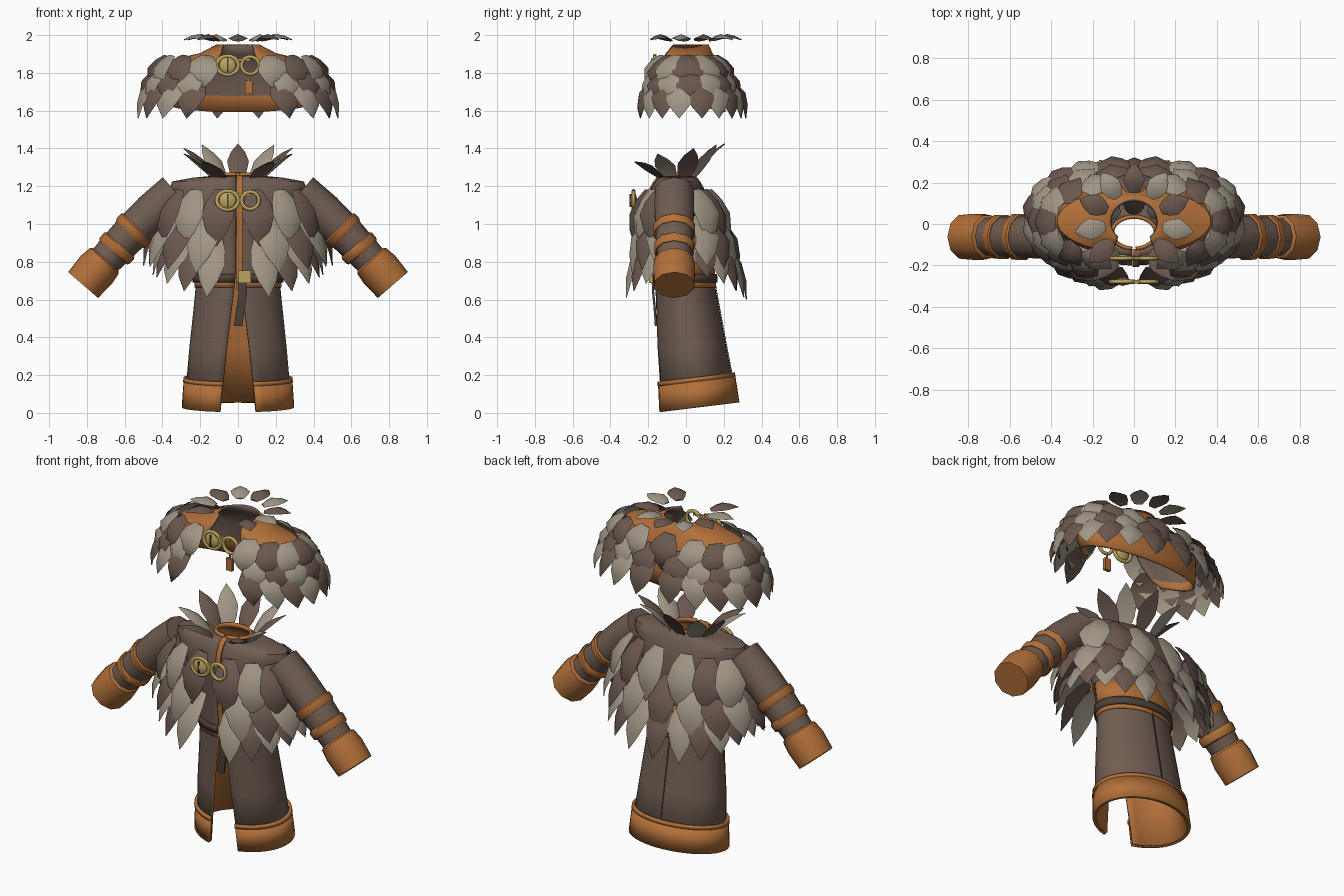
import bpy, bmesh, math
from mathutils import Vector, Matrix

if "Cube" in bpy.data.objects:
    bpy.data.objects.remove(bpy.data.objects["Cube"])

def srgb(r, g, b):
    return [((c / 255 + 0.055) / 1.055) ** 2.4 for c in (r, g, b)] + [1]

def material(name, *rgb):
    m = bpy.data.materials.new(name)
    m.diffuse_color = srgb(*rgb)
    m.use_nodes = True
    m.node_tree.nodes["Principled BSDF"].inputs["Base Color"].default_value = m.diffuse_color
    return m

CLOTH = material("brown_cloth", 111, 93, 82)
LEATHER = material("orange_leather", 178, 112, 58)
PALE = material("pale_feather", 160, 150, 134)
DARK = material("dark_feather", 107, 88, 79)
GOLD = material("gold", 188, 163, 96)
BELT = material("dark_belt", 78, 66, 59)

def finish(bm, name, mats, angle=35):
    bmesh.ops.recalc_face_normals(bm, faces=bm.faces)
    me = bpy.data.meshes.new(name)
    bm.to_mesh(me)
    bm.free()
    ob = bpy.data.objects.new(name, me)
    bpy.context.collection.objects.link(ob)
    for m in mats:
        me.materials.append(m)
    bpy.ops.object.select_all(action='DESELECT')
    ob.select_set(True)
    bpy.context.view_layer.objects.active = ob
    bpy.ops.object.shade_smooth_by_angle(angle=math.radians(angle))
    return ob

def shell(name, rings, mats, thick, rule=None, segs=40):
    """Loft of ellipses (z, rx, ry, cy, half gap at front, tilt), open at the front."""
    bm = bmesh.new()
    rows = []
    for z, rx, ry, cy, gap, tilt in rings:
        a0 = math.asin(min(gap / rx, 1))
        row = []
        for i in range(segs + 1):
            a = -math.pi / 2 + a0 + (2 * math.pi - 2 * a0) * i / segs
            y = cy + ry * math.sin(a)
            row.append(bm.verts.new((rx * math.cos(a), y, z + tilt * y)))
        rows.append(row)
    for r0, r1 in zip(rows, rows[1:]):
        for i in range(segs):
            f = bm.faces.new((r0[i], r0[i + 1], r1[i + 1], r1[i]))
            if rule:
                f.material_index = rule(f.calc_center_median())
    ob = finish(bm, name, mats)
    s = ob.modifiers.new("thickness", 'SOLIDIFY')
    s.thickness, s.offset = thick, -1
    s.material_offset = s.material_offset_rim = 1 if len(mats) > 1 else 0
    return ob

def tube(name, rings, mat, sides=10, axis_y=1.05):
    """Capped tube through (x, z, radius) stations in the plane y = -0.062."""
    bm = bmesh.new()
    rows = []
    for k, (x, z, r) in enumerate(rings):
        p, q = rings[max(k - 1, 0)], rings[min(k + 1, len(rings) - 1)]
        d = Vector((q[0] - p[0], 0, q[1] - p[1])).normalized()
        u = Vector((-d.z, 0, d.x))
        rows.append([bm.verts.new(Vector((x, -0.062, z)) + u * r * math.cos(t)
                     + Vector((0, axis_y * r * math.sin(t), 0)))
                     for t in (2 * math.pi * i / sides for i in range(sides))])
    for r0, r1 in zip(rows, rows[1:]):
        for i in range(sides):
            j = (i + 1) % sides
            bm.faces.new((r0[i], r0[j], r1[j], r1[i]))
    bm.faces.new(rows[0])
    bm.faces.new(rows[-1])
    return finish(bm, name, [mat], 38)

def feather(bm, root, tip, out, width, mat, bulge=0.032):
    """Pointed leaf with a raised middle ridge."""
    d = tip - root
    side = d.cross(out).normalized()
    n = side.cross(d).normalized()
    prev = None
    for t, w in ((0, .4), (.22, .8), (.48, 1), (.75, .65), (1, .015)):
        c = root + d * t + n * bulge * math.sin(math.pi * t)
        h = width * w / 2
        ring = [bm.verts.new(c + v) for v in (side * h, n * (h * .38 + .002), -side * h, n * (h * .1 - .003))]
        if prev:
            for i in range(4):
                j = (i + 1) % 4
                bm.faces.new((prev[i], prev[j], ring[j], ring[i])).material_index = mat
        else:
            bm.faces.new(ring).material_index = mat
        prev = ring
    bm.faces.new(prev).material_index = mat

def oval(a, rx, ry, cy, z):
    c, s = math.cos(a), math.sin(a)
    return Vector((rx * math.copysign(abs(c) ** .85, c), cy + ry * math.copysign(abs(s) ** .85, s), z))

def feather_row(name, n, shift, root, tip, width, gap, lift, flip=0, side_skip=2):
    """Ring of hanging feathers, colours alternating and mirrored left to right."""
    bm = bmesh.new()
    for i in range(n):
        a = -math.pi / 2 + 2 * math.pi * (i + shift) / n
        p, q = oval(a, *root), oval(a, *tip)
        if (p.y < root[2] and abs(p.x) < gap) or abs(math.cos(a)) > side_skip:
            continue
        k = min(i, n - i - (1 if shift else 0))
        q.z += lift * math.cos(a) ** 2
        out = Vector((math.cos(a) * .8, math.sin(a), .15))
        feather(bm, p, q, out, width, (k + flip) % 2)
    return finish(bm, name, [PALE, DARK], 55)

# Coat body with lining, hem and waist
COAT = [(.025, .285, .205, .065, .095, .12), (.35, .257, .183, .028, .06, .06),
        (.65, .226, .16, -.002, .022, 0), (.75, .222, .155, -.01, .012, 0), (.95, .26, .16, -.025, .01, 0),
        (1.1, .32, .16, -.04, .01, 0), (1.19, .36, .14, -.045, .01, 0), (1.225, .35, .12, -.045, .01, 0),
        (1.245, .24, .105, -.045, .01, 0), (1.257, .115, .085, -.04, .01, 0)]
shell("coat_body", COAT, [CLOTH, LEATHER], .012)
shell("hem_band", [(.022, .298, .218, .065, .097, .12), (.165, .288, .209, .052, .084, .12)], [LEATHER], .014)
shell("hem_piping", [(.16, .291, .212, .051, .083, .12), (.183, .288, .209, .049, .081, .12)], [LEATHER], .016)
shell("waist_band", [(.665, .231, .164, -.003, .024, 0), (.705, .23, .162, -.006, .016, 0)], [LEATHER], .008)
shell("back_waist_panel", [(.70, .231, .163, -.006, .228, 0), (.86, .245, .165, -.018, .24, 0)], [LEATHER], .008)
shell("belt", [(.69, .24, .172, -.004, .02, 0), (.735, .24, .172, -.007, .02, 0)], [BELT], .012)
shell("neck_rim", [(1.243, .122, .09, -.042, .01, 0), (1.272, .108, .08, -.042, .01, 0)], [LEATHER], .014)

def box(name, loc, size, mat):
    bm = bmesh.new()
    bmesh.ops.create_cube(bm, size=1, matrix=Matrix.Translation(loc) @ Matrix.Diagonal((*size, 1)))
    return finish(bm, name, [mat])

def strip(name, pts, w, mat, depth=.012):
    """Narrow strap following (x, y, z) points."""
    bm = bmesh.new()
    rows = [[bm.verts.new((x + dx, y + dy, z)) for dx, dy in
             ((-w / 2, 0), (w / 2, 0), (w / 2, depth), (-w / 2, depth))] for x, y, z in pts]
    for r0, r1 in zip(rows, rows[1:]):
        for i in range(4):
            bm.faces.new((r0[i], r0[(i + 1) % 4], r1[(i + 1) % 4], r1[i]))
    bm.faces.new(rows[0])
    bm.faces.new(rows[-1])
    return finish(bm, name, [mat])

strip("front_trim", [(.008, r[3] - r[2] - .008, r[0]) for r in COAT[2:]], .03, LEATHER)
strip("back_seam", [(0, r[3] + r[2] + .001, r[0] + r[5] * (r[3] + r[2])) for r in COAT[:4]], .008, BELT, .004)
strip("belt_tail", [(.02, -.182, .7), (.026, -.18, .64), (.015, -.172, .56), (.0, -.165, .46)], .045, BELT)
box("belt_buckle", (.035, -.186, .72), (.07, .02, .065), GOLD)

# Sleeves with straps and cuffs
for sx, side in ((1, "right"), (-1, "left")):
    def arm(part, rings, mat):
        tube(f"{side}_{part}", [(sx * x, z, r) for x, z, r in rings], mat)
    arm("sleeve", [(.33, 1.17, .103), (.45, 1.065, .104), (.56, .96, .099), (.645, .87, .093), (.72, .79, .086)], CLOTH)
    arm("upper_strap", [(.535, .983, .104), (.541, .977, .111), (.566, .952, .109), (.573, .945, .102)], LEATHER)
    arm("lower_strap", [(.624, .891, .099), (.63, .884, .106), (.655, .857, .104), (.661, .85, .097)], LEATHER)
    arm("cuff", [(.70, .813, .088), (.707, .805, .102), (.75, .758, .111), (.82, .677, .105)], LEATHER)

# Feather cape on the coat
feather_row("cape_feathers_low", 20, 0, (.30, .17, -.01, .92), (.45, .325, -.005, .60), .155, .08, .13, 1)
feather_row("cape_feathers_middle", 16, 0, (.34, .17, -.02, 1.04), (.50, .29, -.015, .74), .175, .05, .04, 1)
feather_row("cape_feathers_high", 16, .5, (.36, .165, -.04, 1.18), (.465, .25, -.025, .88), .175, .03, .03, 1, .93)

# Standing collar feathers and the flat feather ring above
bm, bm2 = bmesh.new(), bmesh.new()
for k in range(-4, 5):
    a = math.pi / 2 + k * math.radians(36)
    out = Vector((-math.cos(a), -math.sin(a), 1.2))
    feather(bm, oval(a, .13, .09, -.045, 1.235), oval(a, .30, .26, -.055, 1.425 - .006 * k * k),
            out, .115, (k + 1) % 2, .01)
    a = math.pi / 2 + k * math.radians(33)
    d = Vector((math.cos(a), math.sin(a), 0))
    feather(bm2, d * .14 + Vector((0, .01, 1.968)), d * .29 + Vector((0, .005, 1.975)),
            Vector((0, 0, 1)), .105, (k + 1) % 2, .012)
finish(bm, "collar_feathers", [PALE, DARK], 55)
finish(bm2, "top_feather_ring", [PALE, DARK], 55)

# Raised mantle: leather shell, cloth lining above, leather lining below
MANTLE = [(1.645, .38, .18, .03, .27, -.25), (1.70, .39, .18, .025, .22, -.1), (1.79, .4, .172, .02, .16, 0),
          (1.865, .37, .155, .015, .11, 0), (1.905, .2, .13, .01, .09, 0), (1.95, .115, .11, .01, .08, 0)]
shell("mantle_shell", MANTLE, [LEATHER, CLOTH, LEATHER, LEATHER], .012, lambda c: 0 if c.z > 1.69 else 2)
feather_row("mantle_feathers_low", 20, .5, (.41, .185, .02, 1.76), (.535, .295, .025, 1.56), .165, .17, 0, 0)
feather_row("mantle_feathers_middle", 18, .5, (.41, .175, .015, 1.82), (.50, .255, .02, 1.63), .16, .15, 0, 1)
feather_row("mantle_feathers_high", 16, 0, (.375, .145, .01, 1.89), (.46, .22, .01, 1.70), .18, .07, 0, 1)

# Gold clasps with hanging leather tags
def torus(name, loc, major, minor, scale=(1, 1, 1)):
    bpy.ops.mesh.primitive_torus_add(location=loc, rotation=(math.pi / 2, 0, 0), major_radius=major,
                                     minor_radius=minor, major_segments=20, minor_segments=8)
    ob = bpy.context.object
    ob.name, ob.scale = name, scale
    ob.data.materials.append(GOLD)
    bpy.ops.object.shade_smooth_by_angle(angle=math.radians(50))

for part, y, z in (("coat", -.278, 1.125), ("mantle", -.165, 1.84)):
    torus(part + "_clasp_eye", (-.055, y, z), .05, .01, (1.15, 1, 1))
    torus(part + "_clasp_ring", (.065, y, z), .046, .01)
    bpy.ops.mesh.primitive_uv_sphere_add(segments=16, ring_count=10, location=(-.055, y, z))
    ob = bpy.context.object
    ob.name, ob.scale = part + "_clasp_boss", (.045, .018, .045)
    ob.data.materials.append(GOLD)
    bpy.ops.object.shade_smooth_by_angle(angle=math.radians(50))
    box(part + "_clasp_slot", (-.055, y - .016, z), (.008, .009, .07), BELT)
    box(part + "_clasp_bar", (0, y, z + .03), (.13, .014, .014), GOLD)
    box(part + "_tag_cord", (.058, y + .005, z - .065), (.008, .008, .05), GOLD)
    box(part + "_tag", (.058, y + .005, z - .117), (.04, .02, .072), LEATHER)
